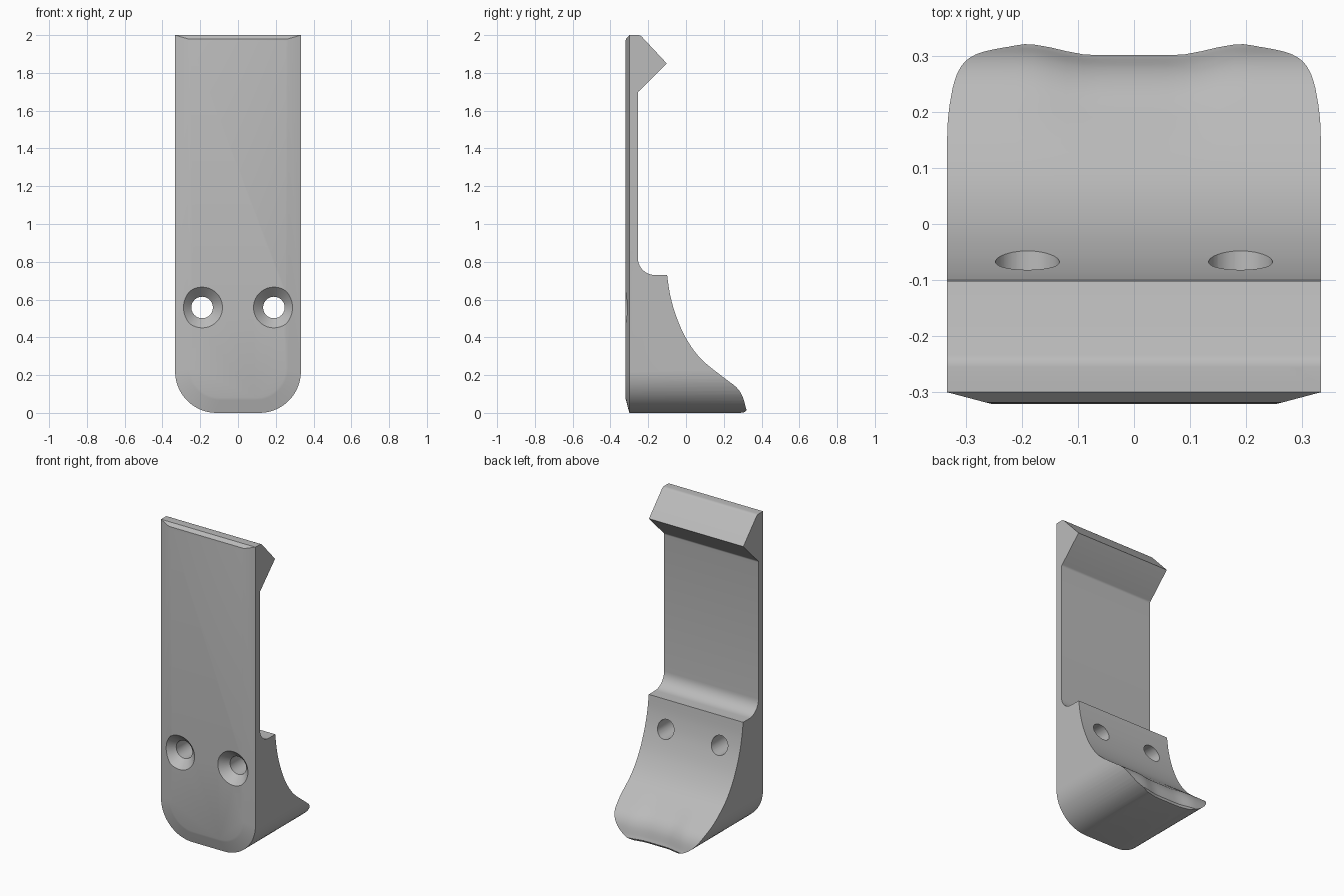
import bpy, bmesh, math

if "Cube" in bpy.data.objects:
    bpy.data.objects.remove(bpy.data.objects["Cube"], do_unlink=True)

HALF = 0.333

grey = bpy.data.materials.new("plain grey")
grey.use_nodes = True
grey.diffuse_color = (0.5, 0.5, 0.5, 1)
grey.node_tree.nodes["Principled BSDF"].inputs["Base Color"].default_value = (0.5, 0.5, 0.5, 1)


def loft(name, rings):
    """Skin matching closed rings of points and cap both ends."""
    bm = bmesh.new()
    loops = [[bm.verts.new(p) for p in ring] for ring in rings]
    for a, b in zip(loops, loops[1:]):
        for i in range(len(a)):
            j = (i + 1) % len(a)
            bm.faces.new((a[i], a[j], b[j], b[i]))
    bm.faces.new(loops[0])
    bm.faces.new(loops[-1])
    bmesh.ops.recalc_face_normals(bm, faces=bm.faces)
    mesh = bpy.data.meshes.new(name)
    bm.to_mesh(mesh)
    bm.free()
    mesh.materials.append(grey)
    obj = bpy.data.objects.new(name, mesh)
    bpy.context.collection.objects.link(obj)
    return obj


def arc(cx, cy, r, start, end, n):
    steps = [math.radians(start + (end - start) * i / n) for i in range(n + 1)]
    return [(cx + r * math.cos(t), cy + r * math.sin(t)) for t in steps]


def smooth(t):
    t = min(max(t, 0), 1)
    return t * t * (3 - 2 * t)


def spline(points, n=5):
    """Smooth curve through the points."""
    out = []
    for i in range(len(points) - 1):
        p = [points[max(0, min(k, len(points) - 1))] for k in range(i - 1, i + 3)]
        for s in range(n):
            t = s / n
            out.append(tuple(0.5 * (2 * b + (c - a) * t + (2 * a - 5 * b + 4 * c - d) * t * t
                                    + (3 * b - a - 3 * c + d) * t ** 3) for a, b, c, d in zip(*p)))
    return out + [points[-1]]


# Side profile: hook at the top, thin strap, curved foot
sweep = spline([(-0.10, 0.73), (-0.085, 0.63), (-0.055, 0.52), (0, 0.395), (0.08, 0.285),
                (0.2, 0.187), (0.265, 0.137), (0.298, 0.09), (0.316, 0.03)])
profile = [(-0.4, -0.1), (-0.4, 2.1), (-0.28, 2.1), (-0.28, 2.0)]
profile += arc(-0.255, 1.97, 0.03, 90, 45, 4)
profile += [(-0.102, 1.85), (-0.245, 1.707)]
profile += arc(-0.235, 1.69, 0.02, 135, 180, 3)
profile += arc(-0.165, 0.82, 0.09, 180, 270, 10)
profile += sweep + [(0.321, 0.016), (0.314, 0.004), (0.3, 0), (0.3, -0.1)]


def section(x):
    # The foot lip dips slightly in the middle
    dip = 0.02 * (1 - smooth((abs(x) - 0.07) / 0.125))
    return [(x, y - dip * smooth((y - 0.1) / 0.2), z) for y, z in profile]


body = loft("bracket_body", [section(-0.36 + 0.03 * i) for i in range(25)])


# Front outline with rounded lower corners and a bevelled front rim
def outline(y, side, bottom, top, r):
    half = HALF - side
    pts = arc(half - r, bottom + r, r, 270, 360, 16) + [(half, top)]
    return [(x, y, z) for x, z in pts] + [(-x, y, z) for x, z in reversed(pts)]


envelope = loft("outline_cutter", [
    outline(-0.321, 0.08, 0.08, 1.965, 0.16),
    outline(-0.318, 0.068, 0.068, 1.98, 0.17),
    outline(-0.30, 0, 0, 2.0, 0.22),
    outline(0.5, 0, 0, 2.0, 0.22)])


# Countersunk screw holes
def screw_hole(name, x):
    rings = []
    for y, r in [(-0.36, 0.147), (-0.27, 0.057), (0.3, 0.057)]:
        rings.append([(x + a, y, 0.558 + b) for a, b in arc(0, 0, r, 0, 360, 40)[:-1]])
    return loft(name, rings)


cutters = [(envelope, "INTERSECT"),
           (screw_hole("left_hole_cutter", 0.19), "DIFFERENCE"),
           (screw_hole("right_hole_cutter", -0.19), "DIFFERENCE")]

bpy.ops.object.select_all(action="DESELECT")
bpy.context.view_layer.objects.active = body
body.select_set(True)
for cutter, operation in cutters:
    mod = body.modifiers.new(cutter.name, "BOOLEAN")
    mod.object = cutter
    mod.operation = operation
    mod.solver = "EXACT"
    bpy.ops.object.modifier_apply(modifier=mod.name)
    bpy.data.objects.remove(cutter, do_unlink=True)

bpy.ops.object.shade_smooth_by_angle(angle=math.radians(25))
